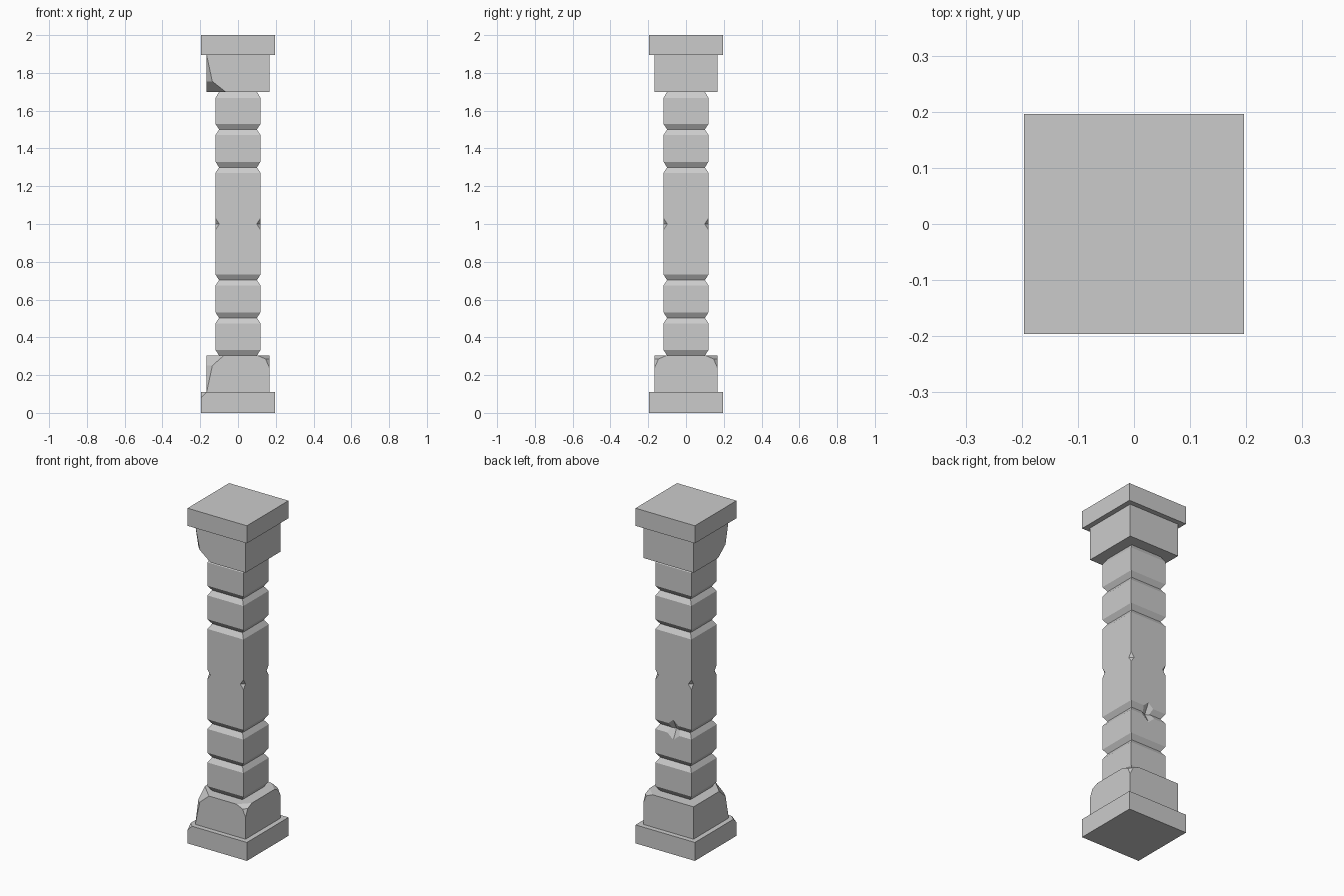
import bpy, bmesh
from mathutils import Vector, Matrix

if "Cube" in bpy.data.objects:
    bpy.data.objects.remove(bpy.data.objects["Cube"])

stone = bpy.data.materials.new("grey stone")
stone.diffuse_color = (0.6, 0.6, 0.6, 1)
stone.use_nodes = True
stone.node_tree.nodes["Principled BSDF"].inputs["Base Color"].default_value = stone.diffuse_color


def finish(bm, name):
    bmesh.ops.recalc_face_normals(bm, faces=bm.faces[:])
    me = bpy.data.meshes.new(name)
    bm.to_mesh(me)
    bm.free()
    me.materials.append(stone)
    ob = bpy.data.objects.new(name, me)
    bpy.context.collection.objects.link(ob)
    return ob


def square_stack(profile):
    """Square cross-sections of (half width, height) joined upwards."""
    bm = bmesh.new()
    rings = [[bm.verts.new((sx * h, sy * h, z)) for sx, sy in
              ((-1, -1), (1, -1), (1, 1), (-1, 1))] for h, z in profile]
    for a, b in zip(rings, rings[1:]):
        for i in range(4):
            j = (i + 1) % 4
            bm.faces.new((a[i], a[j], b[j], b[i]))
    bm.faces.new(rings[0][::-1])
    bm.faces.new(rings[-1])
    return bm


def chip_corner(bm, sx, sy, h, steps):
    """Slice a corner with planes; steps are (height, depth along each face)."""
    for (z1, d1), (z2, d2) in zip(steps, steps[1:]):
        n = Vector((sx, sy, (d2 - d1) / (z2 - z1)))
        p = Vector((sx * (h - d1), sy * h, z1))
        cut = bmesh.ops.bisect_plane(
            bm, geom=bm.verts[:] + bm.edges[:] + bm.faces[:], dist=1e-6,
            plane_co=p, plane_no=n.normalized(), clear_outer=True)
        edges = [e for e in cut["geom_cut"]
                 if isinstance(e, bmesh.types.BMEdge) and e.is_boundary]
        if edges:
            bmesh.ops.holes_fill(bm, edges=edges, sides=0)


# plinth with one broken corner
P, B, S, G = 0.196, 0.166, 0.119, 0.1
bm = square_stack([(P, 0), (P, 0.11)])
chip_corner(bm, -1, -1, P, [(0.08, 0), (0.11, 0.03)])
finish(bm, "plinth")

# base block with three worn corners
bm = square_stack([(B, 0.11), (B, 0.303)])
chip_corner(bm, -1, -1, B, [(0.11, 0), (0.25, 0.03), (0.303, 0.09)])
for sy in (-1, 1):
    chip_corner(bm, 1, sy, B, [(0.24, 0), (0.285, 0.02), (0.303, 0.06)])
finish(bm, "base_block")

# shaft with chamfered grooves
profile = [(G, 0.303), (S, 0.333)]
for z in (0.503, 0.703, 1.3, 1.5):
    profile += [(S, z - 0.029), (G, z), (S, z + 0.029)]
profile += [(S, 1.668), (G, 1.7)]
shaft = finish(square_stack(profile), "shaft")

# nicks on the shaft edges and a chip in the back groove
nicks = [((sx * S, sy * S, 1.0), (0.02, 0.02, 0.03))
         for sx in (-1, 1) for sy in (-1, 1)]
nicks.append(((0.0, S, 0.7), (0.07, 0.03, 0.06)))
bm = bmesh.new()
for loc, size in nicks:
    m = Matrix.Translation(loc) @ Matrix.Diagonal((*size, 1))
    v = [bm.verts.new(m @ Vector(c)) for c in
         ((1, 0, 0), (0, 1, 0), (-1, 0, 0), (0, -1, 0), (0, 0, 1), (0, 0, -1))]
    for i in range(4):
        j = (i + 1) % 4
        bm.faces.new((v[i], v[j], v[4]))
        bm.faces.new((v[j], v[i], v[5]))
cutter = finish(bm, "nick_cutter")
cutter.hide_render = True
mod = shaft.modifiers.new("nicks", "BOOLEAN")
mod.operation = "DIFFERENCE"
mod.solver = "EXACT"
mod.object = cutter
bpy.context.view_layer.update()
shaft_eval = shaft.evaluated_get(bpy.context.evaluated_depsgraph_get())
cut_mesh = bpy.data.meshes.new_from_object(shaft_eval)
shaft.modifiers.clear()
shaft.data = cut_mesh
bpy.data.objects.remove(cutter)

# capital block with one broken lower corner
bm = square_stack([(B, 1.7), (B, 1.895)])
chip_corner(bm, -1, -1, B, [(1.895, 0), (1.755, 0.03), (1.7, 0.1)])
finish(bm, "capital_block")

# top slab
finish(square_stack([(P, 1.895), (P, 2.0)]), "top_slab")
